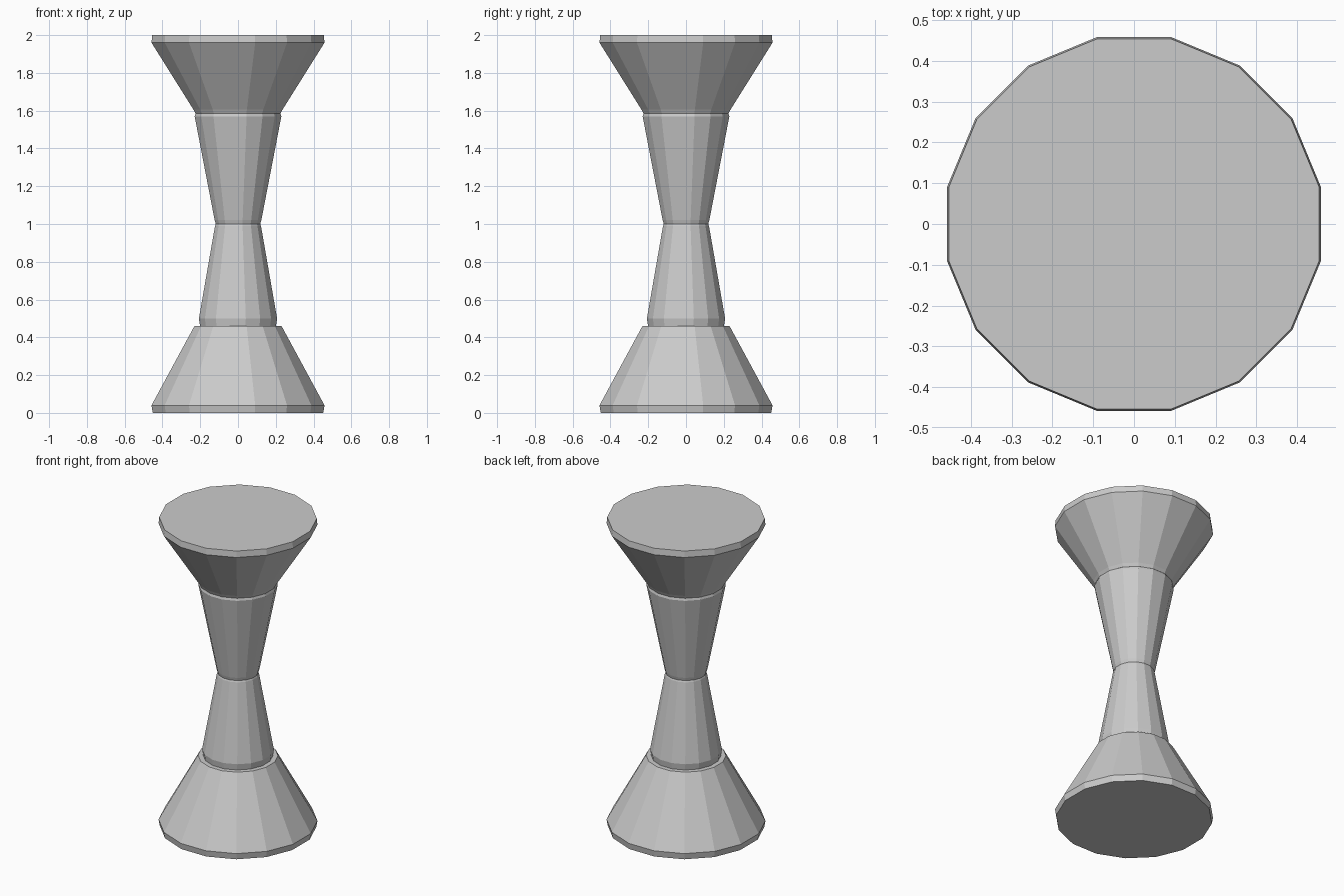
import bpy, bmesh, math

if "Cube" in bpy.data.objects:
    bpy.data.objects.remove(bpy.data.objects["Cube"])

SIDES = 16


def lathe(name, profile):
    """Closed flat-shaded solid from a list of (radius, z) rings."""
    bm = bmesh.new()
    rings = []
    for r, z in profile:
        ring = []
        for i in range(SIDES):
            a = 2 * math.pi * (i + 0.5) / SIDES
            ring.append(bm.verts.new((r * math.cos(a), r * math.sin(a), z)))
        rings.append(ring)
    for low, high in zip(rings, rings[1:]):
        for i in range(SIDES):
            j = (i + 1) % SIDES
            bm.faces.new((low[i], low[j], high[j], high[i]))
    bm.faces.new(rings[0][::-1])
    bm.faces.new(rings[-1])
    mesh = bpy.data.meshes.new(name)
    bm.to_mesh(mesh)
    bm.free()
    obj = bpy.data.objects.new(name, mesh)
    bpy.context.collection.objects.link(obj)
    return obj


# Flared foot with a short upright rim
lathe("base", [(0.46, 0), (0.467, 0.04), (0.235, 0.46)])
# Stem tapering to the waist, then widening again
lathe("lower_stem", [(0.205, 0.46), (0.211, 0.5), (0.124, 0.99), (0.12, 1.0)])
lathe("upper_stem", [(0.12, 1.0), (0.126, 1.02), (0.234, 1.57), (0.228, 1.59)])
# Flared top with a short upright rim
lathe("top", [(0.23, 1.585), (0.24, 1.605), (0.467, 1.96), (0.463, 2.0)])
